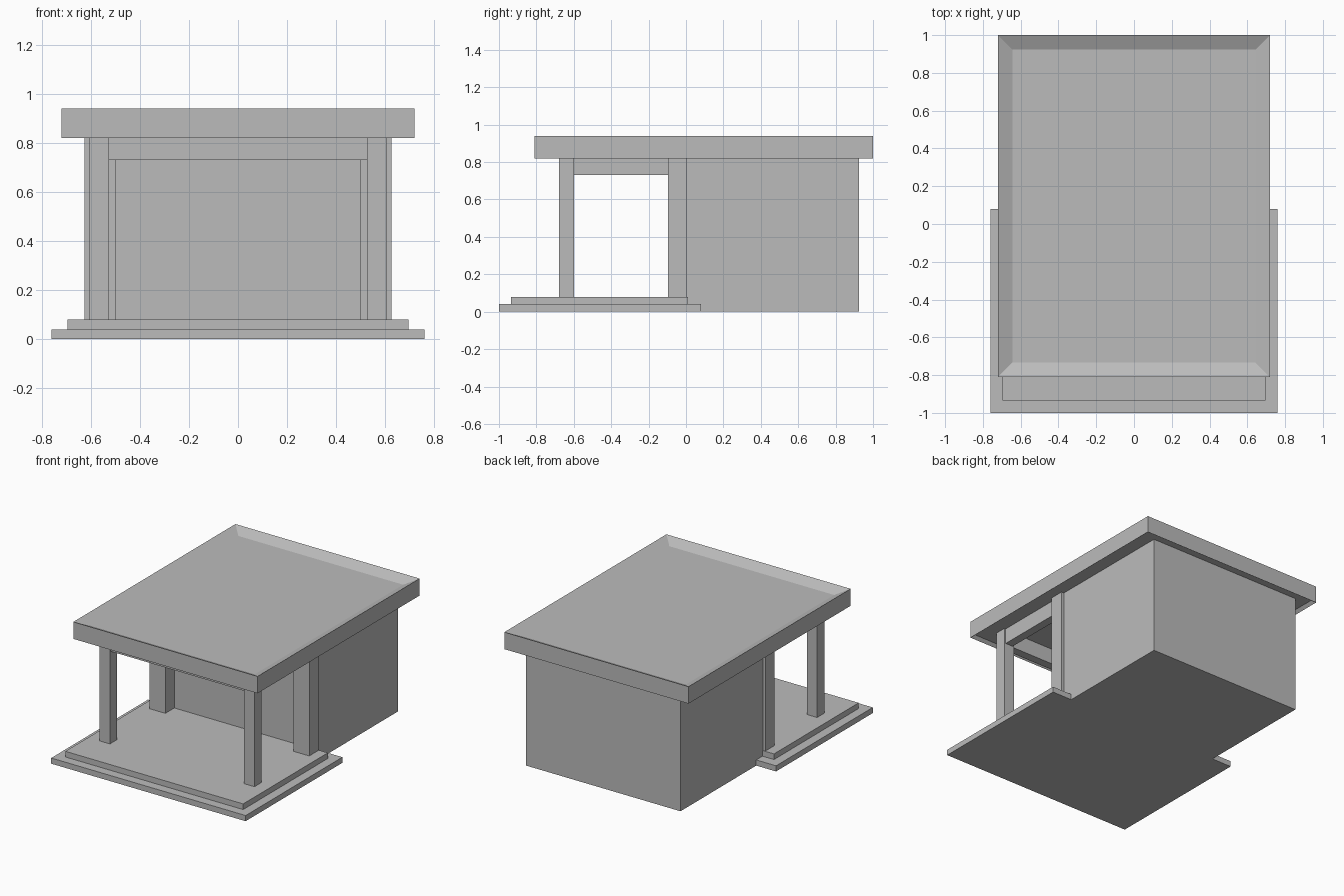
import bpy
import bmesh
from mathutils import Vector

if "Cube" in bpy.data.objects:
    bpy.data.objects.remove(bpy.data.objects["Cube"], do_unlink=True)

grey = bpy.data.materials.new("plain_grey")
grey.use_nodes = True
COLOUR = (0.5, 0.5, 0.5, 1)
grey.diffuse_color = COLOUR
grey.node_tree.nodes["Principled BSDF"].inputs["Base Color"].default_value = COLOUR


def finish(bm, name):
    mesh = bpy.data.meshes.new(name)
    bm.to_mesh(mesh)
    bm.free()
    mesh.materials.append(grey)
    obj = bpy.data.objects.new(name, mesh)
    bpy.context.collection.objects.link(obj)
    return obj


def box_mesh(x, y, z):
    """Box spanning the given (min, max) pairs."""
    bm = bmesh.new()
    bmesh.ops.create_cube(bm, size=1)
    for v in bm.verts:
        v.co = Vector([r[0] if c < 0 else r[1] for c, r in zip(v.co, (x, y, z))])
    return bm


def box(name, x, y, z):
    return finish(box_mesh(x, y, z), name)


def recess(bm, direction, width, depth):
    """Inset the face pointing up or down and push it into the box."""
    bm.normal_update()
    face = next(f for f in bm.faces if f.normal.z * direction > 0.9)
    bmesh.ops.inset_region(bm, faces=[face], thickness=width)
    for v in face.verts:
        v.co.z -= direction * depth


# Stepped porch floor and the enclosed room
box("lower_step", (-0.76, 0.76), (-1, 0.08), (0, 0.04))
box("upper_step", (-0.695, 0.695), (-0.935, 0.01), (0.04, 0.08))
box("room", (-0.605, 0.605), (0.003, 0.925), (0, 0.84))

# Posts and side beams, mirrored left and right
for side, s in (("left", 1), ("right", -1)):
    def span(a, b):
        return tuple(sorted((a * s, b * s)))
    box(f"front_post_{side}", span(0.525, 0.605), (-0.68, -0.6), (0.08, 0.84))
    box(f"rear_post_{side}", span(0.5, 0.625), (-0.097, 0.005), (0.08, 0.84))
    box(f"side_beam_{side}", span(0.535, 0.595), (-0.6, -0.097), (0.73, 0.84))

# Beam across the front
box("front_beam", (-0.525, 0.525), (-0.67, -0.61), (0.73, 0.84))

# Flat roof with a raised rim above and a lipped soffit below
roof = box_mesh((-0.72, 0.72), (-0.81, 1), (0.82, 0.94))
recess(roof, 1, 0.107, 0.035)
recess(roof, -1, 0.03, 0.02)
finish(roof, "roof")
